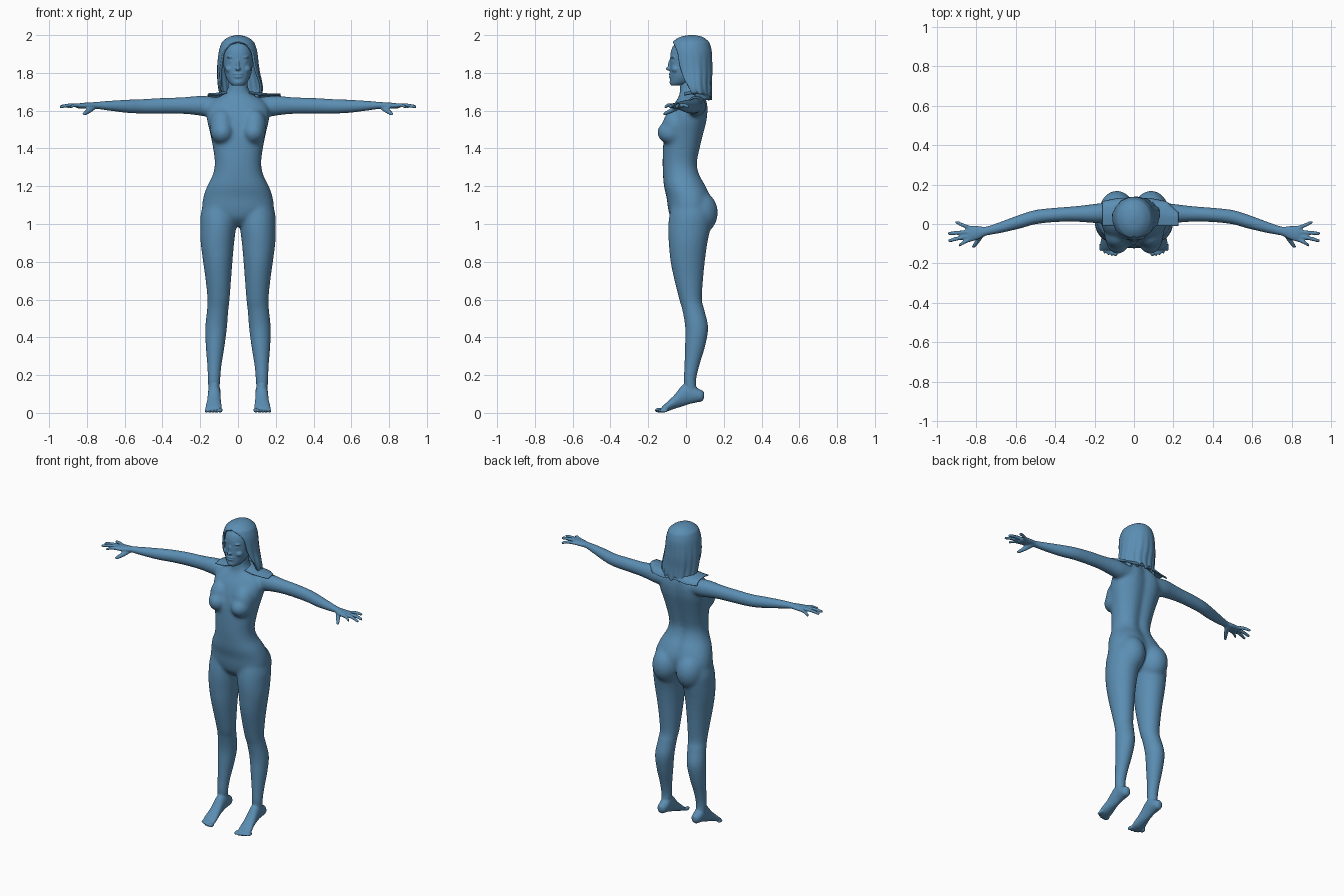
import bpy, bmesh
from math import sin, cos, pi, exp, copysign

blue = bpy.data.materials.new("blue")
blue.diffuse_color = (.105, .27, .45, 1)


def spline(rows, steps=4):
    """Catmull-Rom interpolation of tuples."""
    out = []
    for i in range(len(rows) - 1):
        p0, p1 = rows[max(i - 1, 0)], rows[i]
        p2, p3 = rows[i + 1], rows[min(i + 2, len(rows) - 1)]
        for k in range(steps):
            t = k / steps
            out.append([0.5 * (2 * b + (c - a) * t + (2 * a - 5 * b + 4 * c - d) * t * t
                               + (3 * b - a - 3 * c + d) * t ** 3)
                        for a, b, c, d in zip(p0, p1, p2, p3)])
    return out + [list(rows[-1])]


def skin(bm, rings, closed=True):
    vs = [[bm.verts.new(p) for p in r] for r in rings]
    n = len(vs[0])
    for a, b in zip(vs, vs[1:]):
        for j in range(n if closed else n - 1):
            k = (j + 1) % n
            bm.faces.new((a[j], a[k], b[k], b[j]))
    if closed:
        bm.faces.new(vs[0])
        bm.faces.new(vs[-1])


def loft(bm, rows, axis, s=1, power=2.0, groove=0.0, n=32):
    """Rows: (position along axis, centre a, centre b, radius a, radius b)."""
    rings = []
    for t, a, b, ra, rb in spline(rows):
        ring = []
        for j in range(n):
            ang = 2 * pi * j / n
            c, d = cos(ang), sin(ang)
            u = a + ra * copysign(abs(c) ** (2 / power), c)
            v = b + rb * copysign(abs(d) ** (2 / power), d)
            if d > 0:
                v -= groove * exp(-(c / 0.2) ** 2)
            p = {'X': (t, u, v), 'Y': (u, t, v), 'Z': (u, v, t)}[axis]
            ring.append((p[0] * s, p[1], p[2]))
        rings.append(ring)
    skin(bm, rings)


def zrows(rows):
    """(z, x, half width, y front, y back) to loft rows."""
    return [(z, x, (f + b) / 2, w, (b - f) / 2) for z, x, w, f, b in rows]


def ball(bm, c, r, s=1):
    rings = []
    for i in range(13):
        a = .05 + (pi - .1) * i / 12
        rings.append([((c[0] + r[0] * sin(a) * cos(pi * j / 10)) * s,
                       c[1] + r[1] * sin(a) * sin(pi * j / 10),
                       c[2] - r[2] * cos(a)) for j in range(20)])
    skin(bm, rings)


def soften(ob, iterations, group=""):
    m = ob.modifiers.new("Soften", 'SMOOTH')
    m.factor, m.iterations, m.vertex_group = 0.5, iterations, group


def finish(bm, name, voxel=None, smooth=6, thick=None):
    bmesh.ops.recalc_face_normals(bm, faces=bm.faces)
    for f in bm.faces:
        f.smooth = True
    me = bpy.data.meshes.new(name)
    bm.to_mesh(me)
    bm.free()
    ob = bpy.data.objects.new(name, me)
    bpy.context.collection.objects.link(ob)
    if voxel:
        m = ob.modifiers.new("Merge", 'REMESH')
        m.mode, m.voxel_size, m.use_smooth_shade = 'VOXEL', voxel, True
        ev = ob.evaluated_get(bpy.context.evaluated_depsgraph_get())
        merged = bpy.data.meshes.new_from_object(ev)
        ob.modifiers.clear()
        ob.data = merged
        soften(ob, smooth)
    if thick:
        m = ob.modifiers.new("Thickness", 'SOLIDIFY')
        m.thickness, m.offset = thick, 0
    ob.data.materials.clear()
    ob.data.materials.append(blue)
    return ob


# Torso and neck
body = bmesh.new()
loft(body, zrows([
    (0.99, 0, .05, -.04, .07), (1.03, 0, .13, -.08, .115), (1.08, 0, .186, -.095, .135),
    (1.14, 0, .184, -.103, .137), (1.20, 0, .164, -.117, .112), (1.26, 0, .134, -.122, .078),
    (1.32, 0, .123, -.124, .065), (1.40, 0, .132, -.122, .08), (1.48, 0, .148, -.115, .1),
    (1.55, 0, .164, -.10, .117), (1.61, 0, .165, -.078, .122), (1.655, 0, .135, -.05, .115),
    (1.685, 0, .08, -.035, .097), (1.72, 0, .054, -.032, .078), (1.79, 0, .05, -.03, .075)]),
    'Z', power=2.25, groove=.018)

for s in (1, -1):
    # Chest and seat
    ball(body, (.082, -.07, 1.485), (.064, .083, .066), s)
    ball(body, (.085, -.055, 1.52), (.066, .07, .09), s)
    ball(body, (.087, .065, 1.06), (.09, .105, .118), s)
    # Leg
    loft(body, zrows([
        (1.14, .09, .085, -.07, .11), (1.05, .10, .098, -.088, .135), (.98, .105, .095, -.095, .13),
        (.90, .109, .089, -.092, .114), (.80, .107, .078, -.082, .10), (.70, .104, .067, -.061, .09),
        (.60, .103, .058, -.035, .084), (.54, .108, .056, -.018, .098), (.45, .116, .057, -.004, .117),
        (.35, .121, .049, -.005, .10), (.25, .125, .037, -.008, .07), (.17, .127, .032, -.011, .053),
        (.10, .127, .028, .0, .06)]), 'Z', s)
    # Foot, heel to ball, with raised heel
    loft(body, [
        (.096, .125, .095, .012, .015), (.085, .125, .09, .025, .029), (.06, .125, .094, .032, .038),
        (.02, .125, .105, .033, .058), (-.02, .126, .09, .034, .056), (-.06, .127, .059, .037, .037),
        (-.10, .129, .033, .043, .025), (-.122, .129, .021, .042, .016), (-.132, .129, .016, .034, .01)],
        'Y', s)
    for i in range(5):
        r = .013 if i == 0 else .009
        ball(body, (.093 + .019 * i, -.143 + .0016 * i * i, r + .001), (r * .9, .024, r), s)
    # Arm and palm
    loft(body, [
        (.09, .055, 1.622, .05, .045), (.17, .055, 1.624, .051, .055), (.22, .053, 1.627, .047, .051),
        (.30, .051, 1.627, .039, .043), (.40, .046, 1.626, .036, .041), (.50, .035, 1.623, .036, .038),
        (.58, .012, 1.623, .035, .035), (.68, -.018, 1.626, .028, .026), (.75, -.036, 1.628, .023, .018),
        (.79, -.044, 1.627, .034, .016), (.83, -.05, 1.626, .041, .015), (.852, -.051, 1.624, .036, .011)],
        'X', s)
    # Fingers and thumb
    for y0, tx, ty in ((-.02, .907, .008), (-.04, .946, -.048), (-.06, .943, -.084), (-.078, .893, -.107)):
        my = .5 * (y0 + ty)
        loft(body, [(.832, y0, 1.626, .011, .0115), (.5 * (.832 + tx), my, 1.629, .0105, .0105),
                    (tx - .007, ty, 1.621, .009, .009), (tx, ty, 1.62, .004, .004)], 'X', s, n=12)
    loft(body, [(-.035, .765, 1.62, .02, .014), (-.075, .787, 1.602, .016, .014),
                (-.113, .812, 1.584, .011, .01), (-.121, .816, 1.581, .005, .005)], 'Y', s, n=12)
ob = finish(body, "body", .006, 3)
# Blend the torso and thighs more strongly than hands and feet
group = ob.vertex_groups.new(name="trunk")
for v in ob.data.vertices:
    w = min(1, max(0, (.3 - abs(v.co.x)) / .12)) * min(1, max(0, (v.co.z - .6) / .25))
    if w > 0:
        group.add([v.index], w, 'REPLACE')
soften(ob, 40, "trunk")

# Head and facial features
head = bmesh.new()
loft(head, zrows([
    (1.732, 0, .024, -.078, -.03), (1.745, 0, .044, -.084, .02), (1.775, 0, .063, -.084, .06),
    (1.81, 0, .073, -.085, .085), (1.86, 0, .078, -.084, .105), (1.91, 0, .077, -.081, .11),
    (1.95, 0, .062, -.062, .10), (1.982, 0, .025, -.01, .06)]), 'Z', power=2.15)
ball(head, (0, -.085, 1.822), (.014, .023, .011))
ball(head, (0, -.08, 1.843), (.009, .016, .03))
ball(head, (0, -.077, 1.794), (.03, .015, .006))
ball(head, (0, -.077, 1.779), (.026, .015, .007))
ball(head, (0, -.072, 1.75), (.022, .016, .014))
for s in (1, -1):
    ball(head, (.033, -.062, 1.86), (.017, .0155, .008), s)
    ball(head, (.034, -.064, 1.883), (.026, .0165, .006), s)
    ball(head, (.04, -.052, 1.82), (.028, .0245, .022), s)
finish(head, "head", .004, 5)

# Shoulder-length hair, open around the face
hair = bmesh.new()
rings = []
for z, xc, rx, f, b, gap in spline([
        (1.994, 0, .008, .015, .045, 0), (1.985, 0, .045, -.028, .085, 0), (1.965, 0, .074, -.06, .112, 0),
        (1.948, 0, .085, -.07, .122, .5), (1.91, 0, .096, -.08, .131, .87), (1.85, 0, .103, -.078, .133, .96),
        (1.80, .003, .107, -.07, .133, 1.05), (1.75, .01, .111, -.06, .13, 1.2),
        (1.705, .015, .11, -.045, .13, 1.4), (1.67, .012, .10, -.02, .13, 1.6)]):
    gap = max(gap, 0)
    low = max(0, (1.93 - z) / .26)
    ring = []
    for j in range(97):
        t = gap + (2 * pi - 2 * gap) * j / 96
        k = 1 + low * (.025 * sin(17 * t) + .02 * sin(7 * t + 1))
        ring.append((xc + rx * k * sin(t), (f + b) / 2 - (b - f) / 2 * k * cos(t),
                     z + low ** 4 * .014 * sin(11 * t + 2)))
    rings.append(ring)
skin(hair, rings, False)
hair.verts.ensure_lookup_table()
hair.faces.new(hair.verts[:96])  # crown
bmesh.ops.remove_doubles(hair, verts=hair.verts, dist=.0002)
finish(hair, "hair", thick=.012)

# Thin flap draped over the shoulders behind the neck
flap = bmesh.new()
rings = []
for y, drop in spline([(-.01, .012), (.04, 0), (.09, .006), (.118, .024), (.13, .05)]):
    ring = []
    for i in range(41):
        x = -.16 + .385 * i / 40
        back = max(0, min(1, (y - .03) / .1))
        inset = .2 * max(0, abs(x) - .08) + .7 * max(0, abs(x) - .165)
        ring.append((x, y - inset * back,
                     1.689 + .025 * exp(-(x / .08) ** 2) - drop * (1 - .5 * abs(x) / .22)))
    rings.append(ring)
skin(flap, rings, False)
finish(flap, "shoulder_flap", thick=.005)
